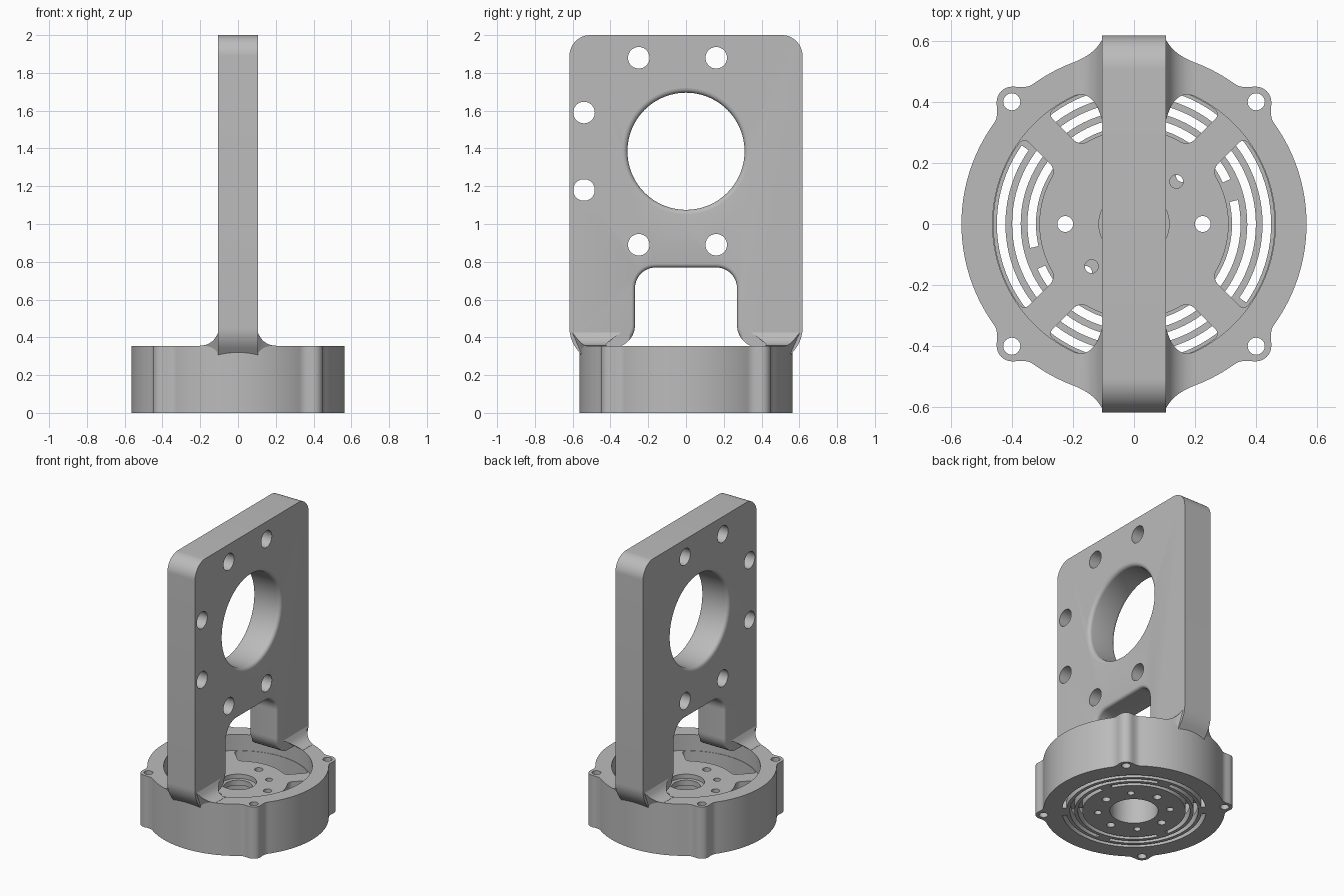
import bpy, bmesh
from math import sin, cos, asin, sqrt, pi, radians
from mathutils import Vector, Matrix

if "Cube" in bpy.data.objects:
    bpy.data.objects.remove(bpy.data.objects["Cube"])

grey = bpy.data.materials.new("machined_grey")
grey.use_nodes = True
COLOUR = (0.5, 0.5, 0.5, 1)
grey.diffuse_color = COLOUR
grey.node_tree.nodes["Principled BSDF"].inputs["Base Color"].default_value = COLOUR


def finish(name, bm):
    bmesh.ops.recalc_face_normals(bm, faces=bm.faces)
    mesh = bpy.data.meshes.new(name)
    bm.to_mesh(mesh)
    bm.free()
    mesh.materials.append(grey)
    obj = bpy.data.objects.new(name, mesh)
    bpy.context.collection.objects.link(obj)
    return obj


def loft(name, sections):
    """Skin a list of equal-length point loops and cap both ends."""
    bm = bmesh.new()
    loops = [[bm.verts.new(p) for p in s] for s in sections]
    n = len(loops[0])
    for a, b in zip(loops, loops[1:]):
        for i in range(n):
            j = (i + 1) % n
            bm.faces.new((a[i], a[j], b[j], b[i]))
    bm.faces.new(loops[0])
    bm.faces.new(loops[-1])
    return finish(name, bm)


def prism(outline, z0, z1, name="cutter"):
    return loft(name, [[(x, y, z) for x, y in outline] for z in (z0, z1)])


def arc(r, a0, a1, n):
    return [(r * cos(a0 + (a1 - a0) * i / n), r * sin(a0 + (a1 - a0) * i / n)) for i in range(n + 1)]


def lathe(x, y, rings, n=32):
    """Stack of circles given as (height, radius)."""
    return loft("cutter", [[(x + u, y + v, z) for u, v in arc(r, 0, 2 * pi, n)[:-1]] for z, r in rings])


def rounded(points, steps=8):
    """Replace corners (x, y, radius) with circular arcs."""
    out = []
    for i, (x, y, r) in enumerate(points):
        c = Vector((x, y))
        if r == 0:
            out.append((x, y))
            continue
        a = (Vector(points[i - 1][:2]) - c).normalized()
        b = (Vector(points[(i + 1) % len(points)][:2]) - c).normalized()
        w = sin(a.angle(b) / 2)
        for k in range(steps + 1):
            t = k / steps
            p, q, s = (1 - t) ** 2, 2 * w * t * (1 - t), t * t
            out.append(tuple(((c + a * r) * p + c * q + (c + b * r) * s) / (p + q + s)))
    return out


def cut(obj, cutter):
    mod = obj.modifiers.new("cut", "BOOLEAN")
    mod.operation, mod.solver, mod.object = "DIFFERENCE", "EXACT", cutter
    bpy.context.view_layer.objects.active = obj
    bpy.ops.object.modifier_apply(modifier=mod.name)
    bpy.data.objects.remove(cutter)


# Round base with four screw ears blended into the rim
R, TOP, FLOOR, POCKET = 0.565, 0.355, 0.245, 0.06


def rim_radius(angle):
    s = R * abs((angle % (pi / 2)) - pi / 4)
    if s < 0.04:
        return R + sqrt(0.05 ** 2 - s * s)
    return R + 0.03 * max(0, 1 - (s - 0.04) / 0.05) ** 2


N = 288
outline = [(rim_radius(a) * cos(a), rim_radius(a) * sin(a)) for a in (2 * pi * i / N for i in range(N))]
base = prism(outline, 0, TOP, "base_housing")
cut(base, lathe(0, 0, [(FLOOR, 0.463), (0.5, 0.463)], 128))

# Four windows between diagonal spokes, sunk to the thin bottom plate
r_in, r_out, half = 0.31, 0.46, 0.055
a_in, a_out = pi / 4 - asin(half / r_in), pi / 4 - asin(half / r_out)
pad = radians(7)
ends = [r_out * cos(a_out), r_out * sin(a_out), r_in * cos(a_in), r_in * sin(a_in)]
window = [(ends[0], -ends[1], 0.025)]
window += [(x, y, 0) for x, y in arc(r_out, pad - a_out, a_out - pad, 20)]
window += [(ends[0], ends[1], 0.025), (ends[2], ends[3], 0.03)]
window += [(x, y, 0) for x, y in arc(r_in, a_in - pad, pad - a_in, 16)]
window += [(ends[2], -ends[3], 0.03)]
window = rounded(window)
for k in range(4):
    c, s = cos(k * pi / 2), sin(k * pi / 2)
    cut(base, prism([(x * c - y * s, x * s + y * c) for x, y in window], POCKET, 0.4))

# Concentric vent slots through the bottom plate
for k, r in enumerate((0.335, 0.385, 0.435)):
    for side in (0, pi):
        a0 = side + radians(25 + 60 * k)
        a1 = a0 + radians(168)
        slot = arc(r + 0.014, a0, a1, 48) + arc(r - 0.014, a1, a0, 48)
        cut(base, prism(slot, -0.1, POCKET + 0.01))

# Stepped central bore
cut(base, lathe(0, 0, [(-0.1, 0.15), (0.18, 0.15)], 64))
cut(base, lathe(0, 0, [(0.1, 0.09), (0.4, 0.09)], 64))
cut(base, lathe(0, 0, [(0.215, 0.115), (0.4, 0.115)], 64))

# Screw holes: ears, floor and underside
for k in range(4):
    a = pi / 4 + k * pi / 2
    cut(base, lathe(0.566 * cos(a), 0.566 * sin(a), [(-0.1, 0.028), (0.5, 0.028)]))
    a = k * pi / 2
    cut(base, lathe(0.225 * cos(a), 0.225 * sin(a), [(-0.1, 0.026), (0.4, 0.026)]))
    a = pi / 4 + k * pi / 2
    cut(base, lathe(0.225 * cos(a), 0.225 * sin(a), [(-0.1, 0.022), (0.14, 0.022)]))
for s in (1, -1):
    cut(base, lathe(0.139 * s, 0.139 * s, [(0.13, 0.022), (0.4, 0.022)]))

# Upright plate with two legs around an arched opening
T, W = 0.105, 0.617
right = [(0.27, 0.77, 0.11), (0.27, 0.345, 0.12), (0.47, 0.345, 0), (0.47, 0.3, 0),
         (0.55, 0.3, 0), (W, 0.39, 0.06), (W, 2, 0.11)]
left = [(-y, z, r) for y, z, r in reversed(right)]
profile = rounded(right + left, 12)
plate = loft("upright_plate", [[(x, y, z) for y, z in profile] for x in (-T, T)])

# Softened edges around the opening
bm = bmesh.new()
bm.from_mesh(plate.data)
soft = [e for e in bm.edges
        if abs(e.verts[0].co.x - e.verts[1].co.x) < 0.001
        and all(abs(v.co.y) < 0.3 and 0.38 < v.co.z < 0.8 for v in e.verts)]
bmesh.ops.bevel(bm, geom=soft, offset=0.02, segments=4, profile=0.5, affect="EDGES")
bm.to_mesh(plate.data)
bm.free()


def cut_across(y, z, rings, n):
    cutter = lathe(0, 0, rings, n)
    cutter.data.transform(Matrix.Translation((0, y, z)) @ Matrix.Rotation(pi / 2, 4, "Y"))
    cut(plate, cutter)


# Large bearing hole with rounded lips, then the bolt holes
lip = 0.025
flare = [(T - lip + lip * sin(a), 0.31 + lip * (1 - cos(a))) for a in (i * pi / 10 for i in range(6))]
flare.append((T + 0.05, 0.31 + lip))
cut_across(0, 1.385, [(-h, r) for h, r in reversed(flare)] + flare, 96)
for y, z in ((-0.25, 1.88), (0.16, 1.88), (-0.54, 1.59), (-0.54, 1.18), (-0.25, 0.89), (0.16, 0.89)):
    cut_across(y, z, [(-0.3, 0.057), (0.3, 0.057)], 40)

# Concave fillets joining each leg to the rim
X1 = 0.2
for sx, word_x in ((1, "left"), (-1, "right")):
    for sy, word_y in ((-1, "front"), (1, "back")):
        sections = []
        for i in range(13):
            t = i / 12
            f = 1 - sqrt(1 - (1 - t) ** 2)
            x = T - 0.01 * (i == 0) + (X1 - T) * t
            rim_in, rim_out = sqrt(0.463 ** 2 - x * x), sqrt(R * R - x * x)
            z = TOP + 0.001 + 0.09 * f
            y_in, y_out = rim_in - 0.14 * f, rim_out + (W - 0.556) * f
            loop = [(y_in, z), (y_out, z), (rim_out - 0.003, TOP - 0.05 * f - 0.005),
                    (rim_in + 0.003, TOP - 0.005)]
            sections.append([(sx * x, sy * y, h) for y, h in loop])
        loft(f"leg_fillet_{word_y}_{word_x}", sections)

# Smooth shading with crisp edges
bpy.ops.object.select_all(action="DESELECT")
for obj in bpy.context.collection.objects:
    if obj.type == "MESH":
        obj.select_set(True)
        bpy.context.view_layer.objects.active = obj
bpy.ops.object.shade_smooth_by_angle(angle=radians(35))
